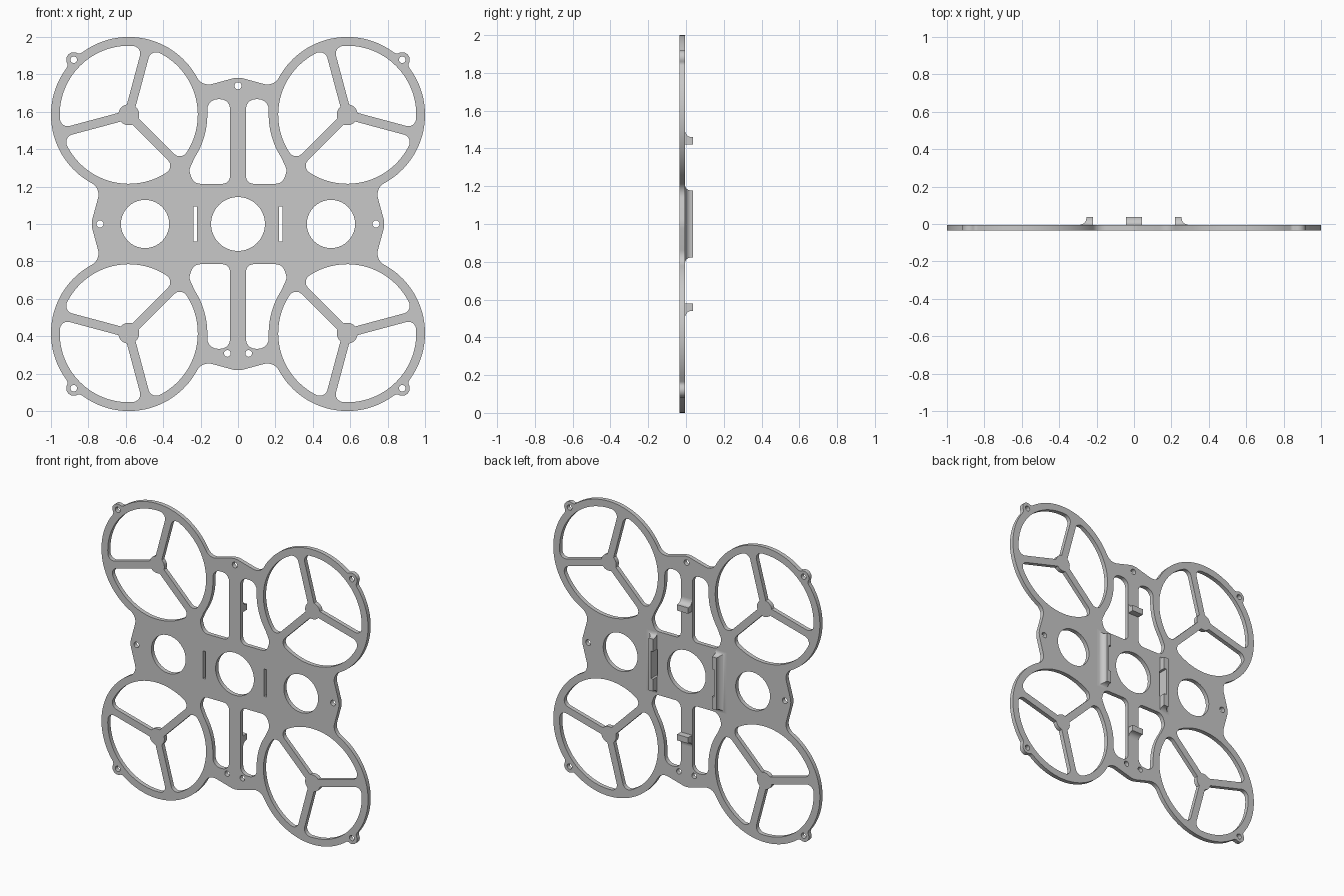
import bpy, bmesh, math
from math import radians, sin, cos, asin, acos, atan2, pi
from mathutils import Vector

if "Cube" in bpy.data.objects:
    bpy.data.objects.remove(bpy.data.objects["Cube"])

grey = bpy.data.materials.new("light_grey")
grey.diffuse_color = (0.58, 0.58, 0.58, 1)
grey.use_nodes = True
grey.node_tree.nodes["Principled BSDF"].inputs["Base Color"].default_value = grey.diffuse_color

C, R = Vector((0.584, 0.584)), 0.416      # ring centre and outer radius
FRONT, BACK, TOP = -0.035, -0.006, 0.037  # plate faces and clip tops along y


def polar(c, r, a):
    return Vector((c[0] + r * cos(a), c[1] + r * sin(a)))


def ang(v):
    return atan2(v.y, v.x)


def arc(c, r, a0, a1, n=8):
    """Points along the shorter arc from a0 to a1."""
    d = (a1 - a0 + pi) % (2 * pi) - pi
    return [polar(c, r, a0 + d * i / n) for i in range(n + 1)]


def circle(c, r, n=40):
    return [polar(c, r, 2 * pi * i / n) for i in range(n)]


def rounded(corners, n=6):
    """Polygon of (x, z, radius) with filleted corners."""
    out = []
    for i, (x, z, r) in enumerate(corners):
        p = Vector((x, z))
        if not r:
            out.append(p)
            continue
        u = (Vector(corners[i - 1][:2]) - p).normalized()
        v = (Vector(corners[(i + 1) % len(corners)][:2]) - p).normalized()
        half = u.angle(v) / 2
        c = p + (u + v).normalized() * (r / sin(half))
        t = r / math.tan(half)
        out += arc(c, r, ang(p + u * t - c), ang(p + v * t - c), n)
    return out


def outline():
    """One eighth of the silhouette, reflected and turned into the whole."""
    # sloping edge from the tip, blended into the ring
    f, n = 0.07, Vector((0.28, 1)).normalized()
    d = Vector((n.y, -n.x))
    a = Vector((0, 0.787)) + n * f - C
    b = a.dot(d)
    p = C + a + d * (-b - math.sqrt(b * b - a.dot(a) + (R + f) ** 2))
    pts = [Vector((0, 0.782)), Vector((0.022, 0.780))]
    pts += arc(p, f, ang(-n), ang(C - p))
    # ring, then the screw ear on the diagonal
    e, g, q = 0.04, 0.025, pi / 4
    ear = polar(C, R, q)
    delta = acos(((R + g) ** 2 + R ** 2 - (e + g) ** 2) / (2 * R * (R + g)))
    fc = polar(C, R + g, q + delta)
    pts += arc(C, R, ang(p - C), q + delta, 28)[1:]
    pts += arc(fc, g, ang(C - fc), ang(ear - fc), 5)[1:]
    pts += arc(ear, e, ang(fc - ear), q, 6)[1:]
    side = pts + [Vector((v.y, v.x)) for v in reversed(pts[1:-1])]
    full = []
    for k in range(4):
        for v in side:
            for _ in range(k):
                v = Vector((v.y, -v.x))
            full.append(v)
    return full


def spoke_windows():
    """Three openings between the spokes of one ring."""
    r, h, f, hub = 0.369, 0.024, 0.042, 0.056
    beta, gamma = asin(h / hub), asin((h + f) / (r - f))
    for deg in (105, 225, 345):
        a0, a1 = radians(deg), radians(deg + 120)
        c0, c1 = polar(C, r - f, a0 + gamma), polar(C, r - f, a1 - gamma)
        yield (arc(c0, f, a0 - pi / 2, a0 + gamma)
               + arc(C, r, a0 + gamma, a1 - gamma, 28)[1:]
               + arc(c1, f, a1 - gamma, a1 + pi / 2)[1:]
               + arc(C, hub, a1 - beta, a0 + beta, 6))


def finish(ob):
    """Single colour, smooth curves with sharp edges kept."""
    ob.data.materials.clear()
    ob.data.materials.append(grey)
    bpy.ops.object.select_all(action='DESELECT')
    bpy.context.view_layer.objects.active = ob
    ob.select_set(True)
    bpy.ops.object.shade_smooth_by_angle(angle=radians(30))


# Openings of one quarter: spoke windows, long slot, ear hole
rim = [(v.x, v.y, 0) for v in arc(C, 0.42, radians(179), radians(213), 12)]
slot = rounded([(0.043, 0.215, 0.04), (0.043, 0.667, 0.05), (0.164, 0.667, 0.055)]
               + rim + [(0.262, 0.288, 0.045), (0.238, 0.215, 0.05)])
quarter = list(spoke_windows()) + [slot, circle(polar(C, R, pi / 4), 0.018, 20)]

loops = [outline()]
for sx in (1, -1):
    for sz in (1, -1):
        loops += [[Vector((v.x * sx, v.y * sz)) for v in w] for w in quarter]
    # Side lightening hole, side screw hole, lower screw hole, clip slit
    loops += [circle((sx * 0.497, 0), 0.129), circle((sx * 0.738, 0), 0.019, 20),
              circle((sx * 0.057, -0.692), 0.018, 20)]
    loops.append([Vector((sx * x, z)) for x, z in
                  ((0.218, -0.093), (0.237, -0.093), (0.237, 0.093), (0.218, 0.093))])
# Central hole and upper screw hole
loops += [circle((0, 0), 0.144, 48), circle((0, 0.739), 0.019, 20)]

# Frame plate: filled flat curve with thickness, stood upright
cu = bpy.data.curves.new("frame_plate", 'CURVE')
cu.dimensions, cu.fill_mode = '2D', 'BOTH'
cu.extrude = (BACK - FRONT) / 2
for loop in loops:
    s = cu.splines.new('POLY')
    s.points.add(len(loop) - 1)
    for pt, v in zip(s.points, loop):
        pt.co = (v.x, v.y, 0, 1)
    s.use_cyclic_u = True
plate = bpy.data.objects.new("frame_plate", cu)
bpy.context.collection.objects.link(plate)
plate.location = (0, (FRONT + BACK) / 2, 1)
plate.rotation_euler = (pi / 2, 0, 0)
bpy.context.view_layer.objects.active = plate
plate.select_set(True)
bpy.ops.object.convert(target='MESH')
plate = bpy.context.object
bm = bmesh.new()
bm.from_mesh(plate.data)
bmesh.ops.remove_doubles(bm, verts=bm.verts, dist=0.0001)
bmesh.ops.recalc_face_normals(bm, faces=bm.faces)
bm.to_mesh(plate.data)
bm.free()
finish(plate)


def clip(name, inner, layers, turn, notch=None):
    """Flared clip: stacked sections (y, outer reach, half length), turned about y."""
    bm = bmesh.new()
    rings = []
    for y, out, h in layers:
        sec = [(inner, -h), (out, -h), (out, h), (inner, h)]
        if notch:
            depth, nh = notch
            sec += [(inner, nh), (depth, nh), (depth, -nh), (inner, -nh)]
        ca, sa = cos(turn), sin(turn)
        rings.append([bm.verts.new((x * ca - z * sa, y, 1 + x * sa + z * ca))
                      for x, z in sec])
    for lo, hi in zip(rings, rings[1:]):
        for i in range(len(lo)):
            j = (i + 1) % len(lo)
            bm.faces.new((lo[i], lo[j], hi[j], hi[i]))
    bm.faces.new(rings[0])
    bm.faces.new(rings[-1])
    bmesh.ops.recalc_face_normals(bm, faces=bm.faces)
    me = bpy.data.meshes.new(name)
    bm.to_mesh(me)
    bm.free()
    ob = bpy.data.objects.new(name, me)
    bpy.context.collection.objects.link(ob)
    finish(ob)


# Long side clips with a notch over each slit, short clips on the centre bars
flare = [(BACK + 0.035 * (1 - cos(t)), 1 - sin(t))
         for t in (pi / 2 * i / 8 for i in range(9))] + [(TOP, 0)]
long_layers = [(y, 0.255 + 0.045 * k, 0.177 + 0.03 * k) for y, k in flare]
short_layers = [(y, 0.46 + 0.04 * k, 0.042) for y, k in flare]
for i, side in enumerate(("right", "left")):
    clip("long_clip_" + side, 0.22, long_layers, i * pi, (0.237, 0.093))
for i, side in enumerate(("upper", "lower")):
    clip("short_clip_" + side, 0.42, short_layers, pi / 2 + i * pi)
